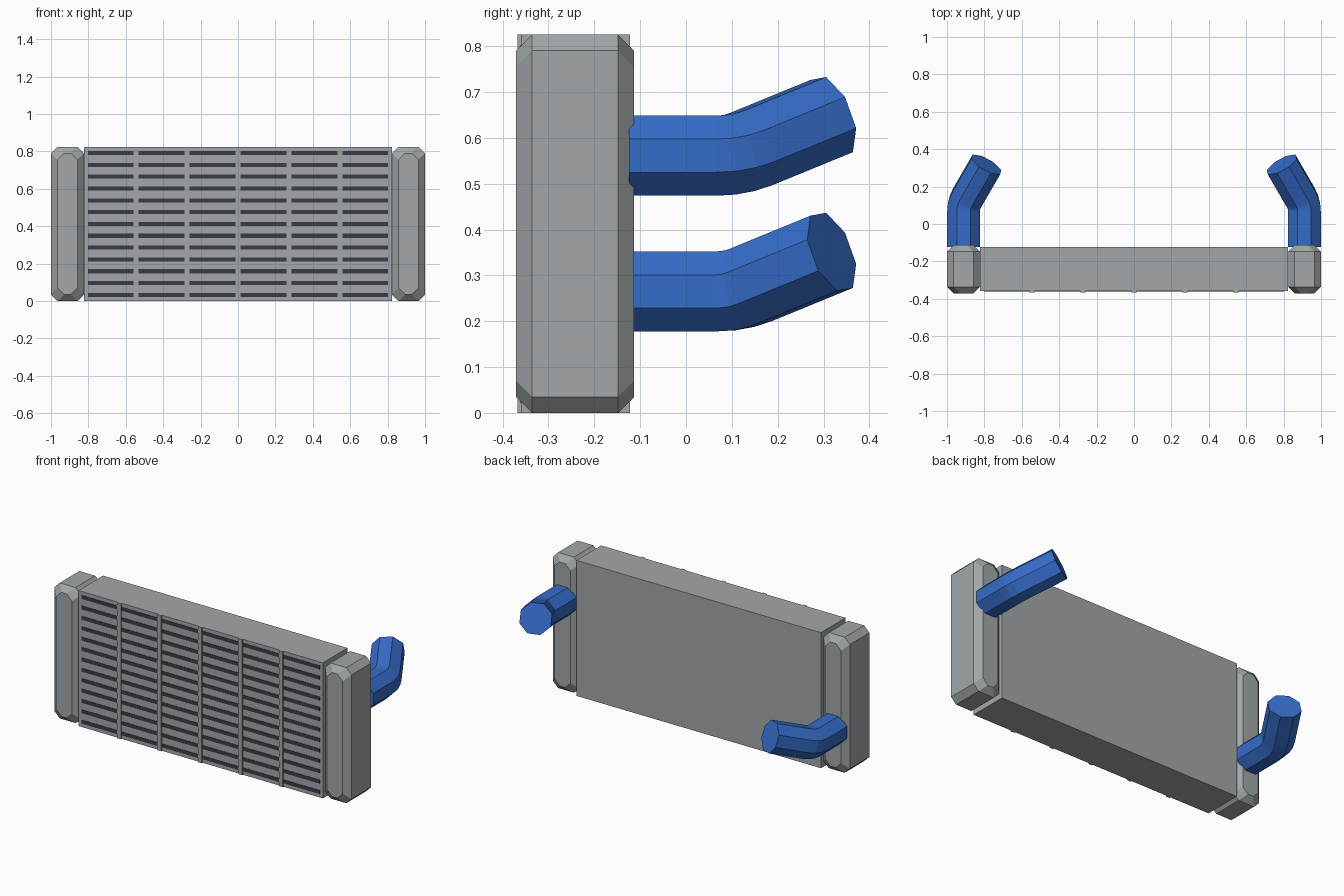
import bpy, bmesh, math
from mathutils import Vector

if "Cube" in bpy.data.objects:
    bpy.data.objects.remove(bpy.data.objects["Cube"])


def material(name, rgb):
    m = bpy.data.materials.new(name)
    m.diffuse_color = (*rgb, 1)
    m.use_nodes = True
    m.node_tree.nodes["Principled BSDF"].inputs["Base Color"].default_value = m.diffuse_color
    return m


GREY = material("aluminium grey", (0.36, 0.39, 0.40))
DARK = material("dark slot", (0.04, 0.046, 0.058))
BLUE = material("blue hose", (0.036, 0.15, 0.58))


def finish(name, bm, mat):
    bmesh.ops.recalc_face_normals(bm, faces=bm.faces)
    mesh = bpy.data.meshes.new(name)
    bm.to_mesh(mesh)
    bm.free()
    mesh.materials.append(mat)
    ob = bpy.data.objects.new(name, mesh)
    bpy.context.collection.objects.link(ob)
    return ob


def add_box(bm, lo, hi):
    vs = bmesh.ops.create_cube(bm, size=1)["verts"]
    for v in vs:
        v.co = [(a + b) / 2 + c * (b - a) for a, b, c in zip(lo, hi, v.co)]


def loft(name, rings, mat):
    """Skin a list of equal-sized rings and cap both ends."""
    bm = bmesh.new()
    rows = [[bm.verts.new(p) for p in ring] for ring in rings]
    n = len(rows[0])
    for a, b in zip(rows, rows[1:]):
        for i in range(n):
            j = (i + 1) % n
            bm.faces.new((a[i], a[j], b[j], b[i]))
    bm.faces.new(rows[0])
    bm.faces.new(rows[-1])
    return finish(name, bm, mat)


CORE_X, TOP, FRONT, BACK = 0.823, 0.825, -0.359, -0.122
RIBS = [i * 0.2725 for i in range(-2, 3)]

# Core block
bm = bmesh.new()
add_box(bm, (-CORE_X, FRONT, 0), (CORE_X, BACK, TOP))
finish("core", bm, GREY)

# Vertical ribs on the front
bm = bmesh.new()
for x in RIBS:
    add_box(bm, (x - 0.0125, -0.367, 0), (x + 0.0125, FRONT + 0.005, TOP))
finish("front_ribs", bm, GREY)

# Dark horizontal slots, between the ribs
edges = [-0.815] + RIBS + [0.815]
bm = bmesh.new()
for row in range(13):
    z = 0.033 + row * 0.0632
    for a, b in zip(edges, edges[1:]):
        add_box(bm, (a + 0.0125, FRONT - 0.002, z - 0.011),
                (b - 0.0125, FRONT + 0.002, z + 0.011))
finish("front_slots", bm, DARK)

# End tanks: chamfered profile with chamfered front and back
C = 0.035


def tank_ring(cx, y, inset):
    w, h = 0.0885 - inset, TOP / 2 - inset
    pts = [(w, h - C), (w - C, h)] if w > C else [(w, h - C), (w * 0.5, h)]
    a, b = pts
    prof = [a, b, (-b[0], b[1]), (-a[0], a[1]), (-a[0], -a[1]),
            (-b[0], -b[1]), (b[0], -b[1]), (a[0], -a[1])]
    return [(cx + x, y, TOP / 2 + z) for x, z in prof]


def hose(name, side, z):
    """Eight-sided hose that runs back, then bends inward and up."""
    d = Vector((-side * 0.58, 1, 0.41)).normalized()
    start = Vector((side * 0.9115, -0.124, z))
    corner = Vector((side * 0.9115, 0.107, z))
    p0, p2 = corner - Vector((0, 0.042, 0)), corner + d * 0.042
    Y = Vector((0, 1, 0))
    path = [(start, Y)]
    for k in range(4):
        t = k / 3
        pos = p0 * (1 - t) ** 2 + corner * 2 * t * (1 - t) + p2 * t * t
        path.append((pos, Y.lerp(d, t).normalized()))
    path.append((corner + d * 0.2585, d))
    rings = []
    for pos, tan in path:
        q = Y.rotation_difference(tan)
        ring = []
        for i in range(8):
            a = math.radians(22.5 + 45 * i)
            ring.append(pos + q @ Vector((math.cos(a), 0, math.sin(a))) * 0.0945)
        rings.append(ring)
    loft(name, rings, BLUE)


for label, side, z in (("right", 1, 0.561), ("left", -1, 0.265)):
    sections = ((-0.371, C), (-0.336, 0), (-0.148, 0), (-0.113, C))
    loft(label + "_tank", [tank_ring(side * 0.9115, y, i) for y, i in sections], GREY)
    hose(label + "_hose", side, z)
